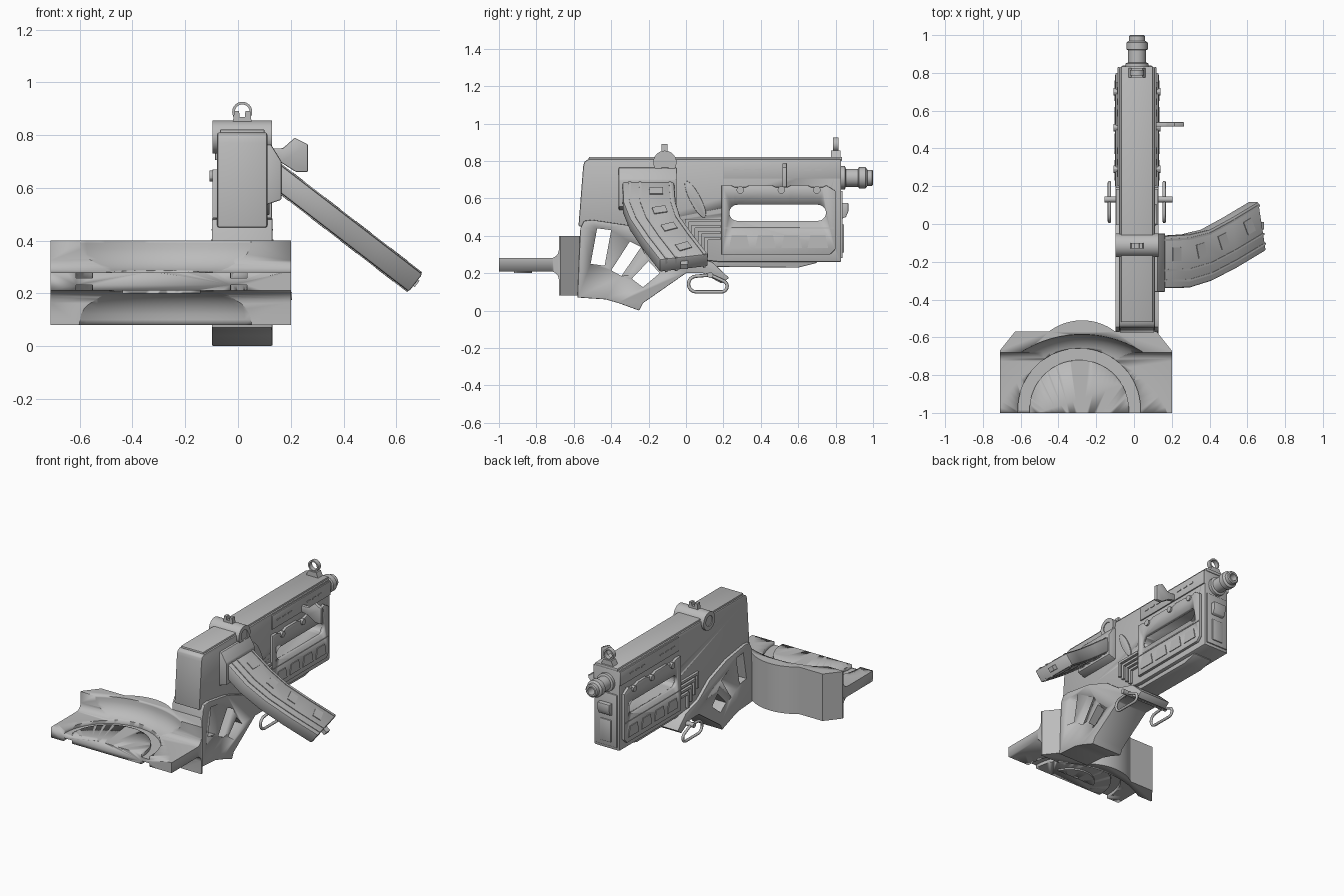
import bpy, bmesh, math
from mathutils import Matrix, Vector

cube = bpy.data.objects.get("Cube")
if cube:
    bpy.data.objects.remove(cube, do_unlink=True)

GREY = (0.5, 0.5, 0.5, 1)
mat = bpy.data.materials.new("plain grey")
mat.use_nodes = True
mat.diffuse_color = GREY
mat.node_tree.nodes["Principled BSDF"].inputs["Base Color"].default_value = GREY
CX = 0.016  # centre plane of the gun body


def finish(name, bm, bevel=0):
    bmesh.ops.recalc_face_normals(bm, faces=bm.faces)
    me = bpy.data.meshes.new(name)
    bm.to_mesh(me)
    bm.free()
    ob = bpy.data.objects.new(name, me)
    bpy.context.collection.objects.link(ob)
    me.materials.append(mat)
    bpy.ops.object.select_all(action='DESELECT')
    ob.select_set(True)
    bpy.context.view_layer.objects.active = ob
    if bevel:
        m = ob.modifiers.new("bevel", 'BEVEL')
        m.width, m.segments, m.limit_method = bevel, 2, 'ANGLE'
        bpy.ops.object.modifier_apply(modifier=m.name)
    bpy.ops.object.shade_smooth_by_angle(angle=math.radians(30))
    return ob


def add_prism(bm, pts, axis, lo, hi):
    place = {'X': lambda a, b, t: (t, a, b), 'Y': lambda a, b, t: (a, t, b),
             'Z': lambda a, b, t: (a, b, t)}[axis]
    rings = [[bm.verts.new(place(a, b, t)) for a, b in pts] for t in (lo, hi)]
    n = len(pts)
    for ring in rings:
        bm.faces.new(ring)
    for i in range(n):
        j = (i + 1) % n
        bm.faces.new((rings[0][i], rings[0][j], rings[1][j], rings[1][i]))


def prism(name, pts, axis, lo, hi, bevel=0):
    bm = bmesh.new()
    add_prism(bm, pts, axis, lo, hi)
    return finish(name, bm, bevel)


def both_sides(name, shapes, inner, outer, bevel=0):
    """Matching plates on the two flanks of the body."""
    bm = bmesh.new()
    for s in (-1, 1):
        for pts in shapes:
            add_prism(bm, pts, 'X', CX + s * inner, CX + s * outer)
    return finish(name, bm, bevel)


def rect(a0, b0, a1, b1):
    return [(a0, b0), (a1, b0), (a1, b1), (a0, b1)]


def arc(cx, cy, r, a0, a1, n=16):
    return [(cx + r * math.cos(math.radians(a0 + (a1 - a0) * i / n)),
             cy + r * math.sin(math.radians(a0 + (a1 - a0) * i / n))) for i in range(n + 1)]


def lathe(name, profile, centre, axis='Z', steps=48, closed=False):
    bm = bmesh.new()
    vs = [bm.verts.new((r, 0, h)) for r, h in profile]
    es = [bm.edges.new(p) for p in zip(vs, vs[1:])]
    if closed:
        es.append(bm.edges.new((vs[-1], vs[0])))
    bmesh.ops.spin(bm, geom=vs + es, cent=(0, 0, 0), axis=(0, 0, 1), angle=math.tau, steps=steps)
    bmesh.ops.remove_doubles(bm, verts=bm.verts, dist=1e-5)
    turn = {'Z': Matrix(), 'Y': Matrix.Rotation(-math.pi / 2, 4, 'X'),
            'X': Matrix.Rotation(math.pi / 2, 4, 'Y')}[axis]
    bm.transform(Matrix.Translation(centre) @ turn)
    return finish(name, bm)


def cut(targets, cutter):
    for ob in targets:
        m = ob.modifiers.new("cut", 'BOOLEAN')
        m.object, m.operation, m.solver = cutter, 'DIFFERENCE', 'EXACT'
        bpy.context.view_layer.objects.active = ob
        bpy.ops.object.modifier_apply(modifier=m.name)
    bpy.data.objects.remove(cutter, do_unlink=True)


# Rear saddle: outline block, coved above and below to leave a thin plate
MX = -0.255
outline = [(-0.71, -1), (0.2, -1), (0.2, -0.67), (0.12, -0.57), (-0.1, -0.57)]
outline += arc(-0.275, -0.80, 0.29, 53, 127)
outline += [(-0.45, -0.57), (-0.63, -0.57), (-0.71, -0.67)]
saddle = prism("rear_saddle", outline, 'Z', 0.08, 0.40)
for s, face in ((1, 0.28), (-1, 0.21)):
    cove = [(0.6 - 0.11 * (1 - math.sin(t)), face + s * 0.11 * (1 - math.cos(t)))
            for t in [math.pi / 2 * i / 8 for i in range(9)]]
    cut([saddle], lathe("cove_cutter", [(0, face)] + cove + [(0.61, face + s * 0.2), (0, face + s * 0.2)],
                        (-0.275, -1.185, 0), steps=96))
    small = [(-0.68 - 0.045 * (1 - math.sin(t)), face + s * 0.045 * (1 - math.cos(t)))
             for t in [math.pi / 2 * i / 6 for i in range(7)]]
    cut([saddle], prism("end_cutter", [(-1.1, face)] + small + [(-0.68, face + s * 0.2), (-1.1, face + s * 0.2)],
                        'X', -0.8, 0.3))
    cut([saddle], lathe("groove_cutter", [(0.263, face - s * 0.022), (0.325, face - s * 0.022),
                                          (0.325, face + s * 0.03), (0.263, face + s * 0.03)],
                        (-0.29, -0.983, 0), steps=64, closed=True))
lathe("saddle_pad", [(0, 0.20), (0.16, 0.20), (0.16, 0.215), (0, 0.215)], (-0.29, -0.983, 0))
pad = bpy.data.objects["saddle_pad"]
cut([pad], prism("pad_cutter", rect(-0.6, -1.3, 0.1, -0.92), 'Z', 0.1, 0.3))

# Main body and cover
body = prism("body", [(-0.575, 0.45), (-0.55, 0.77), (-0.543, 0.797), (-0.52, 0.81), (0.83, 0.81),
                      (0.83, 0.26), (0.18, 0.26), (0.0, 0.28), (-0.3, 0.44)], 'X', CX - 0.095, CX + 0.095, 0.008)
prism("top_cover", rect(-0.52, 0.80, 0.835, 0.822), 'X', CX - 0.085, CX + 0.085, 0.006)
prism("bottom_tray", [(-0.02, 0.29), (0.02, 0.235), (0.6, 0.23), (0.7, 0.255), (0.7, 0.29)],
      'X', CX - 0.07, CX + 0.07, 0.004)
both_sides("upper_side_rail", [rect(0.2, 0.705, 0.83, 0.80)], 0.09, 0.103, 0.003)

# Slotted handguard with scalloped top edge
edge = [(0.83, 0.67)]
for y in (0.70, 0.51, 0.29):
    edge += [(y + 0.05, 0.67), (y + 0.03, 0.66), (y - 0.03, 0.66), (y - 0.05, 0.67)]
guard = both_sides("handguard", [[(0.19, 0.30), (0.77, 0.30), (0.80, 0.33)] + [(0.80, 0.64)] + edge[1:] +
                                 [(0.19, 0.67)]], 0.09, 0.113, 0.004)
slot = arc(0.705, 0.523, 0.043, -90, 90) + arc(0.275, 0.523, 0.043, 90, 270)
cut([guard, body], prism("slot_cutter", slot, 'X', -0.3, 0.3))
both_sides("handguard_panels", [[(y, 0.335), (y + 0.11, 0.335), (y + 0.095, 0.405), (y + 0.015, 0.405)]
                                for y in (0.23, 0.37, 0.51, 0.65)], 0.11, 0.118)
both_sides("handguard_seam", [rect(0.2, 0.438, 0.79, 0.444)], 0.11, 0.116)
both_sides("handguard_bolts", [arc(y, 0.645, 0.02, 0, 330, 11) for y in (0.29, 0.51, 0.70)], 0.10, 0.124)
both_sides("vent_marks", [rect(y, 0.75, y + 0.035, 0.758) for y in (0.25, 0.31, 0.37, 0.57, 0.63, 0.69)],
           0.10, 0.107)

# Lower fan shell with slanted slots
shell = prism("lower_shell", [(-0.58, 0.07), (-0.43, 0.06), (-0.36, 0.04), (-0.25, 0.0), (-0.23, 0.04),
                              (0.0, 0.2), (0.09, 0.2), (0.19, 0.145), (0.23, 0.175), (0.14, 0.26), (0.0, 0.30),
                              (-0.12, 0.39), (-0.3, 0.455), (-0.5, 0.485), (-0.545, 0.48), (-0.565, 0.44)],
              'X', CX - 0.115, CX + 0.115, 0.004)
for pts in ([(-0.51, 0.25), (-0.435, 0.24), (-0.40, 0.43), (-0.475, 0.44)],
            [(-0.40, 0.215), (-0.345, 0.185), (-0.24, 0.34), (-0.30, 0.37)],
            [(-0.29, 0.17), (-0.23, 0.125), (-0.14, 0.20), (-0.20, 0.265)]):
    cut([shell, body], prism("window_cutter", pts, 'X', -0.3, 0.3))

# Stepped ribs between shell and handguard
ribs = []
for i in range(4):
    y, z = 0.10 - 0.035 * i, 0.385 + 0.032 * i
    ribs.append([(y, z - 0.1), (y + 0.018, z - 0.1), (y + 0.018, z - 0.008), (0.185, z - 0.008),
                 (0.185, z + 0.008), (y, z + 0.008)])
both_sides("stepped_ribs", ribs, 0.09, 0.112)
oval = [(0.05 + 0.11 * math.cos(t) * 0.5 - 0.035 * math.sin(t) * 0.45,
         0.595 - 0.11 * math.cos(t) * 0.85 - 0.035 * math.sin(t) * 0.9)
        for t in [math.tau * i / 24 for i in range(24)]]
prism("ejection_port", oval, 'X', CX + 0.09, CX + 0.103, 0.004)

# Barrel and front plate
lathe("barrel", [(0, 0), (0.062, 0), (0.062, 0.03), (0.048, 0.035), (0.048, 0.10), (0.057, 0.105),
                 (0.057, 0.14), (0.043, 0.15), (0.043, 0.175), (0.036, 0.18), (0.025, 0.18), (0.025, 0.11),
                 (0, 0.11)], (CX, 0.82, 0.71), 'Y', 32)
prism("front_plate", rect(CX - 0.08, 0.28, CX + 0.08, 0.64), 'Y', 0.82, 0.838, 0.004)
prism("front_latch", [(0.83, 0.49), (0.855, 0.50), (0.868, 0.53), (0.868, 0.575), (0.83, 0.575)],
      'X', CX - 0.045, CX + 0.045, 0.003)
prism("latch_slot_frame", rect(CX - 0.04, 0.31, CX + 0.04, 0.46), 'Y', 0.83, 0.845, 0.003)

# Sights
lathe("front_sight_ring", [(0.028, -0.015), (0.038, -0.015), (0.038, 0.015), (0.028, 0.015)],
      (CX, 0.80, 0.888), 'Y', 32, closed=True)
prism("front_sight_base", [(CX - 0.05, 0.81), (CX + 0.05, 0.81), (CX + 0.03, 0.855), (CX - 0.03, 0.855)],
      'Y', 0.775, 0.825)
prism("rear_sight", [(-0.022, 0.83), (0.054, 0.83), (0.046, 0.892), (0.028, 0.892), (0.026, 0.868),
                     (0.006, 0.868), (0.004, 0.892), (-0.014, 0.892)], 'Y', -0.13, -0.10)
lathe("sight_drum", [(0, -0.108), (0.035, -0.108), (0.035, -0.113), (0.062, -0.113), (0.062, 0.113),
                     (0.035, 0.113), (0.035, 0.108), (0, 0.108)], (CX, -0.113, 0.793), 'X', 40)

# Magazine collar and curved, slanted magazine
prism("magazine_collar", [(0.09, 0.765), (0.125, 0.765), (0.165, 0.70), (0.165, 0.555), (0.09, 0.53)],
      'Y', -0.36, -0.05, 0.006)
low = [Vector(p) for p in ((-0.06, -0.34), (0.14, -0.337), (0.29, -0.30), (0.46, -0.23), (0.65, -0.14))]
high = [Vector(p) for p in ((-0.06, -0.065), (0.14, -0.055), (0.27, -0.03), (0.42, 0.035), (0.6, 0.12))]
slant = Matrix(((0.792, 0, 0.61, 0.16), (0, 1, 0, 0), (-0.61, 0, 0.792, 0.635), (0, 0, 0, 1)))


def strip(name, t0, t1, lo, hi, bevel=0):
    pts = [a.lerp(b, t0) for a, b in zip(low, high)] + [a.lerp(b, t1) for a, b in zip(low, high)][::-1]
    ob = prism(name, pts, 'Z', lo, hi, bevel)
    ob.data.transform(slant)
    return ob


strip("magazine", 0, 1, -0.043, 0.043, 0.01)
for i, (t0, t1) in enumerate(((0.12, 0.16), (0.32, 0.36), (0.9, 0.94))):
    strip("magazine_rib_%d" % i, t0, t1, -0.047, 0.047)
for i in range(4):
    a, b = low[i].lerp(low[i + 1], 0.55), high[i].lerp(high[i + 1], 0.55)
    mid, along = a.lerp(b, 0.64), (low[i + 1] - low[i]).normalized() * 0.028
    side = Vector((-along.y, along.x)) * 1.3
    p = prism("magazine_pad_%d" % i, [mid - along - side, mid + along - side, mid + along + side,
                                      mid - along + side], 'Z', -0.048, 0.048)
    p.data.transform(slant)
knob = prism("magazine_catch", rect(0.6, -0.03, 0.655, 0.01), 'Z', -0.015, 0.015)
knob.data.transform(slant)

# Cocking handle
prism("cocking_handle", [(0.10, 0.75), (0.17, 0.75), (0.215, 0.79), (0.265, 0.765), (0.265, 0.66),
                         (0.22, 0.66), (0.165, 0.695), (0.10, 0.71)], 'Y', 0.515, 0.54, 0.005)

# Sling loops on a cross pin
lathe("loop_pin", [(0, -0.18), (0.016, -0.18), (0.016, 0.18), (0, 0.18)], (0.025, 0.13, 0.19), 'X', 16)
for name, x in (("right_sling_loop", -0.13), ("left_sling_loop", 0.16)):
    cu = bpy.data.curves.new(name, 'CURVE')
    cu.dimensions, cu.bevel_depth, cu.bevel_resolution = '3D', 0.009, 2
    sp = cu.splines.new('POLY')
    path = arc(0.055, 0.142, 0.042, 90, 270, 8) + arc(0.19, 0.13, 0.03, -90, 60, 8) + [(0.13, 0.19)]
    sp.points.add(len(path) - 1)
    for pt, (y, z) in zip(sp.points, path):
        pt.co = (x, y, z, 1)
    sp.use_cyclic_u = True
    cu.materials.append(mat)
    bpy.context.collection.objects.link(bpy.data.objects.new(name, cu))
